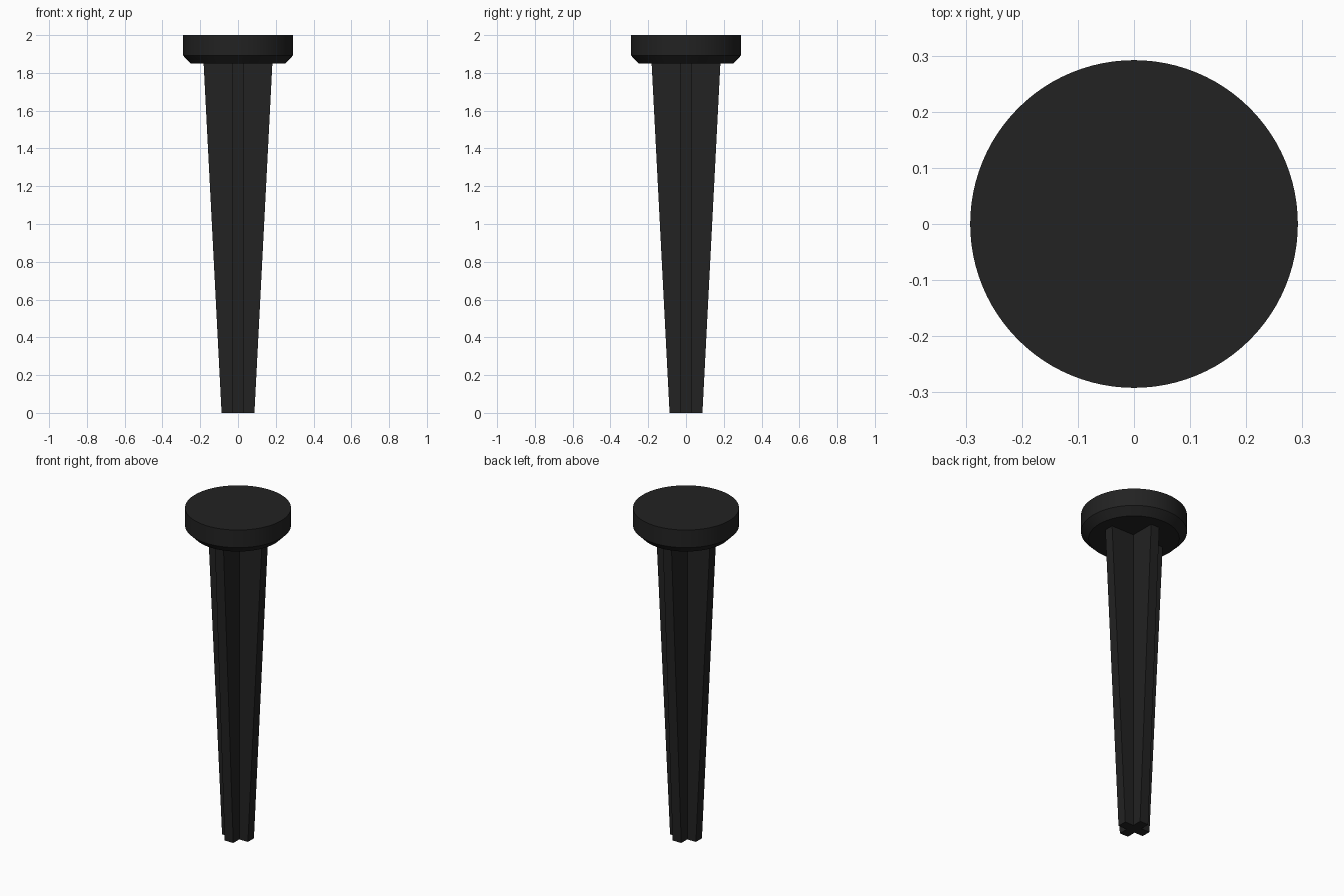
import bpy, bmesh, math

if "Cube" in bpy.data.objects:
    bpy.data.objects.remove(bpy.data.objects["Cube"])

black = bpy.data.materials.new("matte black")
black.diffuse_color = (0.016, 0.016, 0.016, 1)
black.use_nodes = True
black.node_tree.nodes["Principled BSDF"].inputs["Base Color"].default_value = black.diffuse_color


def loft(name, rings):
    """Join matching rings of points into a closed solid."""
    bm = bmesh.new()
    loops = [[bm.verts.new(p) for p in ring] for ring in rings]
    n = len(loops[0])
    for a, b in zip(loops, loops[1:]):
        for i in range(n):
            j = (i + 1) % n
            bm.faces.new((a[i], a[j], b[j], b[i]))
    bm.faces.new(loops[0][::-1])
    bm.faces.new(loops[-1])
    bmesh.ops.recalc_face_normals(bm, faces=bm.faces)
    mesh = bpy.data.meshes.new(name)
    bm.to_mesh(mesh)
    bm.free()
    mesh.materials.append(black)
    obj = bpy.data.objects.new(name, mesh)
    bpy.context.collection.objects.link(obj)
    return obj


def circle(r, z, n=96):
    return [(r * math.cos(2 * math.pi * i / n), r * math.sin(2 * math.pi * i / n), z)
            for i in range(n)]


def cross(reach, half, z):
    """Plus-shaped section: each quarter turn adds one arm and its inner corner."""
    pts = []
    for c, s in ((1, 0), (0, 1), (-1, 0), (0, -1)):
        for x, y in ((reach, -half), (reach, half), (half, half)):
            pts.append((x * c - y * s, x * s + y * c, z))
    return pts


# Round head with a chamfered underside
head = loft("head", [circle(0.25, 1.85), circle(0.292, 1.893), circle(0.292, 2.0)])

# Tapered cross-shaped shaft
loft("shaft", [cross(0.087, 0.029, 0), cross(0.182, 0.029, 1.85)])

# Smooth the round wall, keep the rims sharp
bpy.context.view_layer.objects.active = head
head.select_set(True)
bpy.ops.object.shade_smooth_by_angle(angle=math.radians(30))
